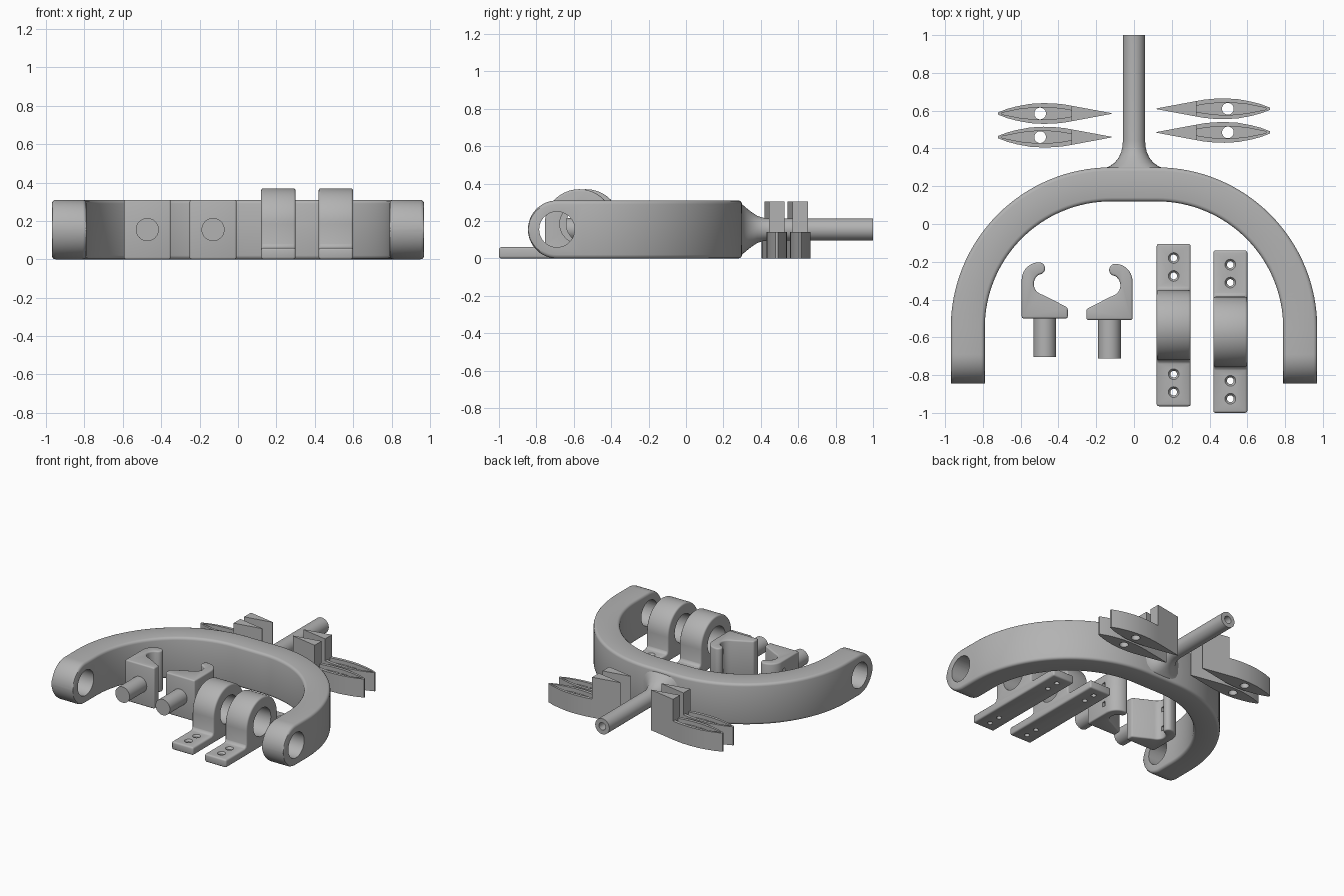
import bpy, bmesh, math
from math import sin, cos, pi, radians
from mathutils import Vector

if "Cube" in bpy.data.objects:
    bpy.data.objects.remove(bpy.data.objects["Cube"])

grey = bpy.data.materials.new("plain grey")
grey.diffuse_color = (0.45, 0.45, 0.45, 1)
grey.use_nodes = True
grey.node_tree.nodes["Principled BSDF"].inputs["Base Color"].default_value = grey.diffuse_color


def finish(name, bm, bevel=0.0, smooth=True):
    bmesh.ops.recalc_face_normals(bm, faces=bm.faces)
    me = bpy.data.meshes.new(name)
    bm.to_mesh(me)
    bm.free()
    me.materials.append(grey)
    ob = bpy.data.objects.new(name, me)
    bpy.context.collection.objects.link(ob)
    select(ob)
    if bevel:
        m = ob.modifiers.new("bevel", 'BEVEL')
        m.width, m.segments, m.limit_method = bevel, 3, 'ANGLE'
        m.angle_limit = radians(40)
        bpy.ops.object.modifier_apply(modifier=m.name)
    if smooth:
        bpy.ops.object.shade_smooth_by_angle(angle=radians(32))
    return ob


def select(ob):
    bpy.ops.object.select_all(action='DESELECT')
    ob.select_set(True)
    bpy.context.view_layer.objects.active = ob


def prism(name, pts, a, b, axis='z', **kw):
    """Extrude a flat outline from a to b along z, or along x (outline is then y, z)."""
    place = (lambda p, d: (p[0], p[1], d)) if axis == 'z' else (lambda p, d: (d, p[0], p[1]))
    return loft(name, [[place(p, d) for p in pts] for d in (a, b)], **kw)


def loft(name, rings, **kw):
    bm = bmesh.new()
    vs = [[bm.verts.new(p) for p in r] for r in rings]
    n = len(vs[0])
    for r, s in zip(vs, vs[1:]):
        for i in range(n):
            j = (i + 1) % n
            bm.faces.new((r[i], r[j], s[j], s[i]))
    bm.faces.new(vs[0])
    bm.faces.new(vs[-1])
    return finish(name, bm, **kw)


def rod(name, p, q, r1, r2=None, n=32, **kw):
    p, q = Vector(p), Vector(q)
    rot = (q - p).to_track_quat('Z', 'Y')
    ring = lambda c, r: [c + rot @ Vector((r * cos(2 * pi * i / n), r * sin(2 * pi * i / n), 0)) for i in range(n)]
    return loft(name, [ring(p, r1), ring(q, r1 if r2 is None else r2)], **kw)


def cut(ob, cutters):
    select(ob)
    for c in cutters:
        c.hide_render = True
        m = ob.modifiers.new("cut", 'BOOLEAN')
        m.operation, m.solver, m.object = 'DIFFERENCE', 'EXACT', c
        bpy.ops.object.modifier_apply(modifier=m.name)
        bpy.data.objects.remove(c)
    bpy.ops.object.shade_smooth_by_angle(angle=radians(32))


def arc(cx, cy, r, a0, a1, n):
    return [(cx + r * cos(radians(a0 + (a1 - a0) * i / n)),
             cy + r * sin(radians(a0 + (a1 - a0) * i / n))) for i in range(n + 1)]


# Curved yoke: a rounded bar swept along a U, with round eye ends
H = 0.155
half = []
for i in range(15):
    t = radians(4 + 86 * i / 14)
    half.append((0.88, -0.69 - H * cos(t), 1, 0, H * sin(t)))
for i in range(33):
    t = radians(90 * i / 32)
    half.append((0.12 + 0.76 * cos(t), -0.55 + 0.76 * sin(t), cos(t), sin(t), H))
stations = half + [(-x, y, -nx, ny, h) for x, y, nx, ny, h in reversed(half)]
rings = []
for x, y, nx, ny, h in stations:
    c = min(0.02, h * 0.95)
    w = 0.09
    sec = []
    for k, (sx, sz) in enumerate([(1, 1), (-1, 1), (-1, -1), (1, -1)]):
        sec += arc(sx * (w - c), sz * (h - c), c, 90 * k, 90 * k + 90, 3)
    rings.append([(x + nx * u, y + ny * u, H + v) for u, v in sec])
yoke = loft("yoke", rings)
cut(yoke, [rod("eye_cutter", (s * 0.7, -0.69, H), (s * 1.1, -0.69, H), 0.095, n=40) for s in (1, -1)])

# Shaft with a flared neck, bored at the free end
neck = [(0.2, 0.24, 0.145, 4), (0.275, 0.22, 0.147, 4), (0.29, 0.17, 0.143, 3.5), (0.305, 0.13, 0.13, 3),
        (0.325, 0.102, 0.113, 2.6), (0.35, 0.082, 0.093, 2.2), (0.38, 0.068, 0.073, 2),
        (0.41, 0.061, 0.063, 2), (0.44, 0.059, 0.059, 2), (1.0, 0.059, 0.059, 2)]
power = lambda v, e: math.copysign(abs(v) ** (2 / e), v)
shaft = loft("shaft", [[(a * power(cos(2 * pi * i / 40), e), y, H + b * power(sin(2 * pi * i / 40), e))
                        for i in range(40)] for y, a, b, e in neck])
cut(shaft, [rod("bore_cutter", (0, 0.7, H), (0, 1.05, H), 0.028)])

# Two bearing blocks with screw holes in their feet
for i, (x0, yc) in enumerate([(0.12, -0.535), (0.42, -0.57)]):
    side = [(-0.43, 0), (0.43, 0), (0.43, 0.06), (0.205, 0.06), (0.19, 0.066), (0.185, 0.08)]
    side += arc(0, 0.185, 0.185, 0, 180, 32)
    side += [(-0.185, 0.08), (-0.19, 0.066), (-0.205, 0.06), (-0.43, 0.06)]
    block = prism(f"bearing_block_{i + 1}", [(yc + y, z) for y, z in side], x0, x0 + 0.18, 'x', bevel=0.012)
    xm = x0 + 0.09
    tools = [rod("bore_cutter", (x0 - 0.1, yc, 0.185), (x0 + 0.3, yc, 0.185), 0.105, n=40)]
    for dy in (-0.355, -0.26, 0.26, 0.355):
        y = yc + dy
        tools.append(rod("screw_cutter", (xm, y, -0.05), (xm, y, 0.1), 0.018, n=20))
        tools.append(rod("sink_cutter", (xm, y, 0.045), (xm, y, 0.065), 0.018, 0.032, n=20))
    cut(block, tools)

# Two mirrored hooks with round pins
for i, (xc, s, dy) in enumerate([(-0.4725, 1, 0), (-0.13, -1, -0.008)]):
    prof = [(-0.122, -0.5), (0.122, -0.5), (0.122, -0.443), (0.0, -0.38)]
    prof += arc(0, -0.317, 0.058, 250, 120, 12)
    prof += arc(-0.03, -0.235, 0.032, -80, 80, 8)
    prof += arc(-0.03, -0.295, 0.092, 90, 180, 10)
    hook = prism(f"hook_{i + 1}", [(xc + s * u, y + dy) for u, y in prof], 0, 0.31, bevel=0.01)
    # small tie slots through the back wall
    tools = []
    for z in (0.08, 0.23):
        xs = sorted((xc - s * 0.2, xc - s * 0.03))
        tools.append(prism("slot_cutter", [(-0.335 + dy, z - 0.018), (-0.31 + dy, z - 0.018),
                                           (-0.31 + dy, z + 0.018), (-0.335 + dy, z + 0.018)], xs[0], xs[1], 'x'))
    cut(hook, tools)
    rod(f"hook_pin_{i + 1}", (xc, -0.45 + dy, H), (xc, -0.705 + dy, H), 0.06)

# Four lens-shaped clips: low hollowed outer half, tall pointed inner half
for i, (s, yc) in enumerate([(-1, 0.585), (-1, 0.46), (1, 0.61), (1, 0.485)]):
    upper = [(0.12, 0.002), (0.33, 0.041), (0.37, 0.048), (0.42, 0.053), (0.48, 0.055),
             (0.55, 0.051), (0.62, 0.038), (0.67, 0.025), (0.72, 0.006)]
    mirror = lambda u: [(s * x, yc + w) for x, w in u] + [(s * x, yc - w) for x, w in reversed(u)]
    clip = prism(f"clip_base_{i + 1}", mirror(upper), 0, 0.14)
    well = [(0.33, 0.016), (0.38, 0.025), (0.45, 0.032), (0.52, 0.032), (0.6, 0.024), (0.7, 0.004)]
    cut(clip, [prism("well_cutter", mirror(well), 0.11, 0.2),
               rod("hole_cutter", (s * 0.497, yc, -0.1), (s * 0.497, yc, 0.3), 0.031, n=28)])
    prism(f"clip_jaw_{i + 1}", mirror(upper[:2]), 0.138, 0.305)
